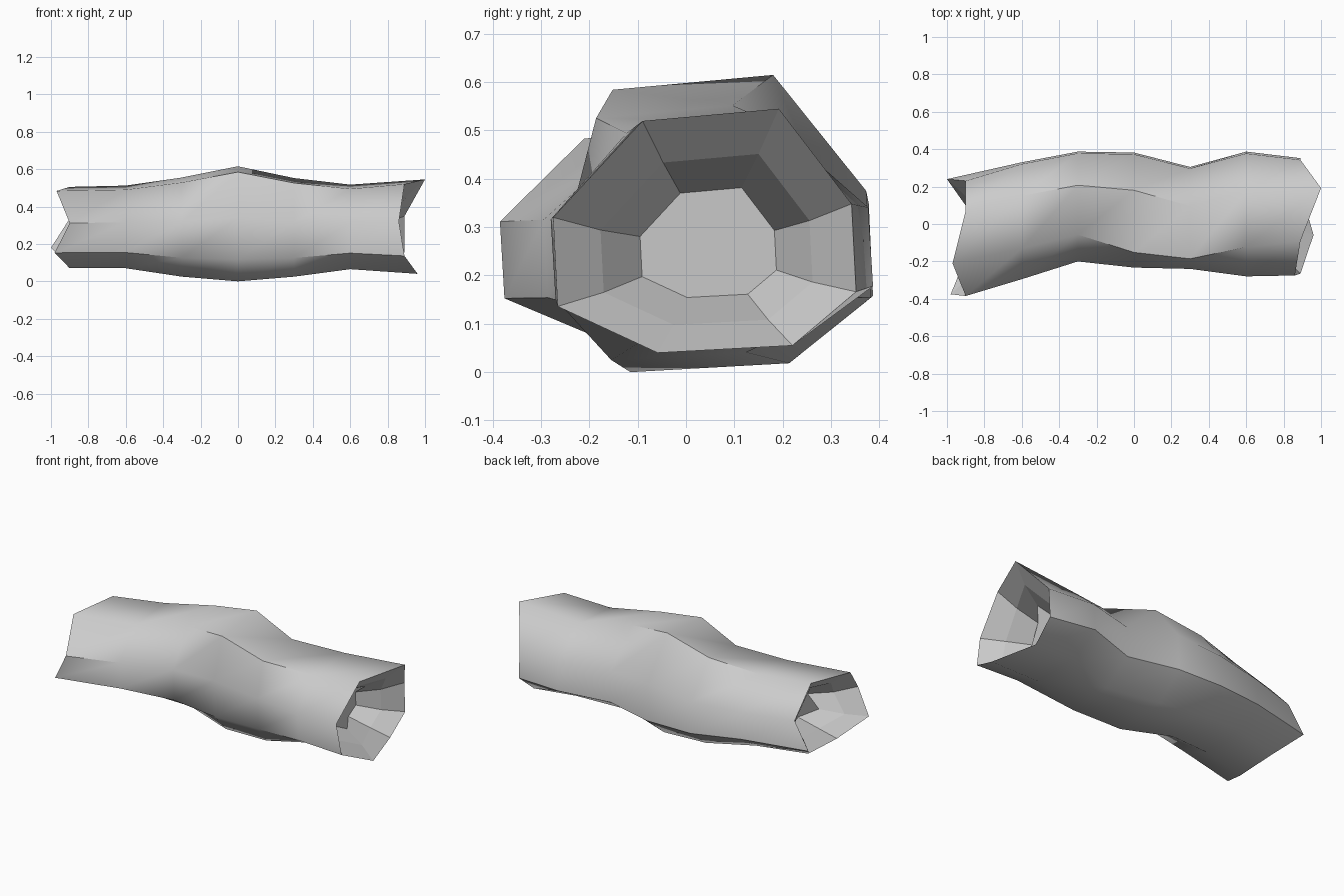
import bpy, bmesh
from mathutils import Vector

if "Cube" in bpy.data.objects:
    bpy.data.objects.remove(bpy.data.objects["Cube"])

# eight-sided log section: (y in -1..1, z in 0..1), from top front going to the back
SECTION = [(-.41, .95), (.49, 1), (.97, .61), (1, .25),
           (.58, .03), (-.31, 0), (-.97, .19), (-1, .555)]
FLAT = (0, 1, 4, 5)  # top and bottom corners

# stations: x, y min, y max, z bottom, z top, sideways shift and widening of top/bottom
STATIONS = [(-.9, -.385, .24, .07, .505, -.01, 1),
            (-.6, -.295, .33, .07, .512, -.02, 1),
            (-.3, -.20, .387, .025, .555, -.03, 1),
            (0, -.233, .382, 0, .615, -.075, 1.2),
            (.3, -.24, .305, .025, .552, -.09, 1.15),
            (.6, -.28, .387, .065, .517, -.04, 1),
            (.9, -.275, .352, .04, .545, 0, 1)]

# broken ends: x of each corner
LEFT_END = [-.97, -.9, -.9, -1, -.9, -.9, -.98, -.9]
RIGHT_END = [.89, 1, .89, .89, .88, .96, .89, .86]


def ring(st):
    x, y0, y1, z0, z1, shift, wide = st
    cy, hw = (y0 + y1) / 2, (y1 - y0) / 2
    pts = []
    for i, (u, v) in enumerate(SECTION):
        y = cy + u * hw * wide + shift if i in FLAT else cy + u * hw
        pts.append(Vector((x, y, z0 + v * (z1 - z0))))
    return pts


def inset(pts, scale, depth):
    c = sum(pts, Vector()) / 8
    return [Vector((p.x + depth, c.y + (p.y - c.y) * scale, c.z - .01 + (p.z - c.z) * scale))
            for p in pts]


rings = [ring(s) for s in STATIONS]
for end, xs in ((rings[0], LEFT_END), (rings[-1], RIGHT_END)):
    for p, x in zip(end, xs):
        p.x = x

# hollow pockets at both ends
left, right = rings[0], rings[-1]
rings = ([inset(left, .45, .22), inset(left, .7, .1)] + rings +
         [inset(right, .7, -.1), inset(right, .45, -.22)])

bm = bmesh.new()
loops = [[bm.verts.new(p) for p in r] for r in rings]
for a, b in zip(loops, loops[1:]):
    for i in range(8):
        j = (i + 1) % 8
        bm.faces.new((a[i], a[j], b[j], b[i]))
bm.faces.new(loops[0])
bm.faces.new(loops[-1][::-1])
bmesh.ops.recalc_face_normals(bm, faces=bm.faces)

mesh = bpy.data.meshes.new("hollow_log")
bm.to_mesh(mesh)
bm.free()
log = bpy.data.objects.new("hollow_log", mesh)
bpy.context.collection.objects.link(log)

# soft bark, crisp broken rims
bpy.context.view_layer.objects.active = log
log.select_set(True)
bpy.ops.object.shade_smooth_by_angle(angle=0.9)
# pockets stay faceted
for poly in mesh.polygons:
    if poly.index < 16 or poly.index >= 64:
        poly.use_smooth = False
